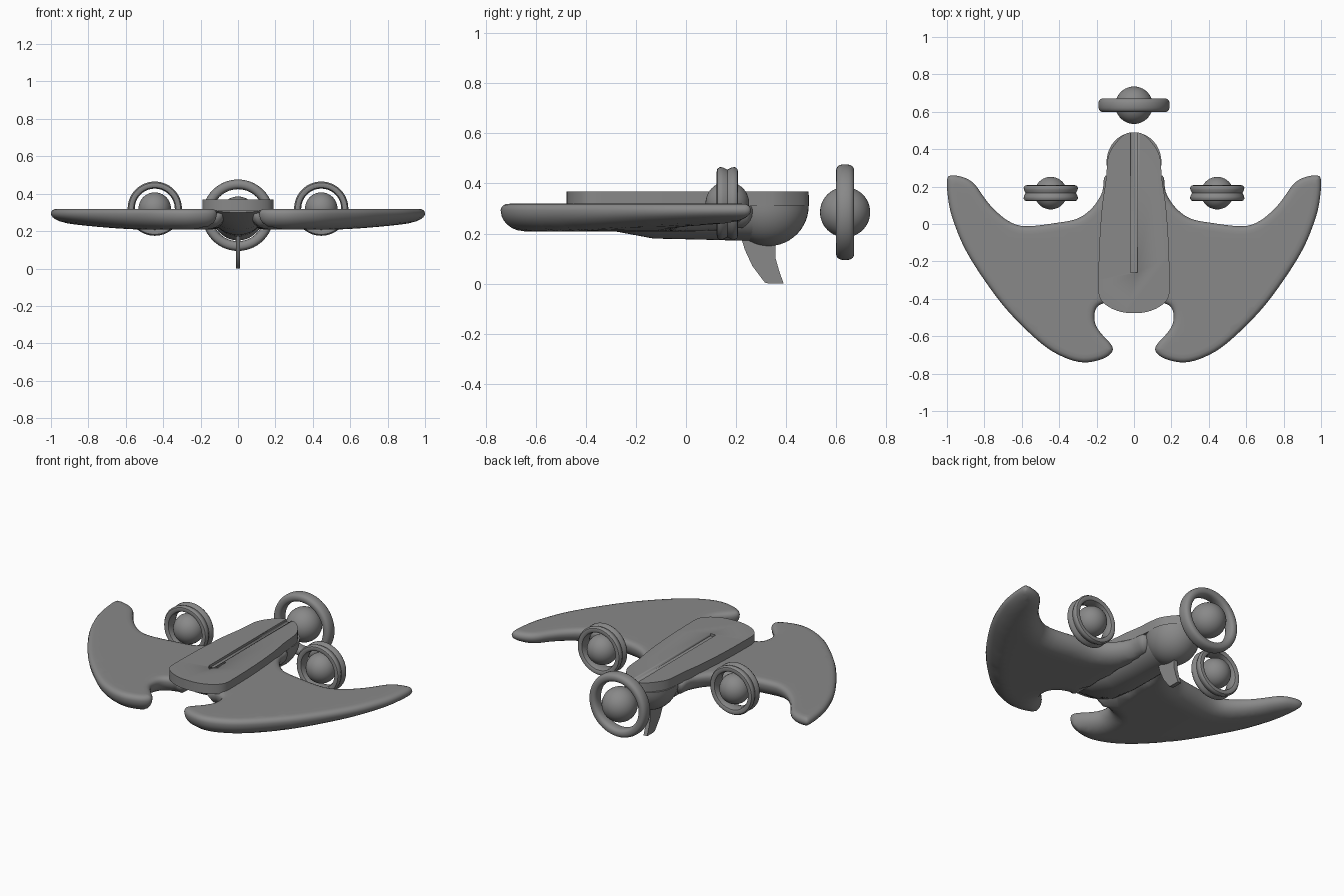
import bpy, bmesh, math
from mathutils import Vector, geometry

if "Cube" in bpy.data.objects:
    bpy.data.objects.remove(bpy.data.objects["Cube"])

grey = bpy.data.materials.new("hull grey")
grey.use_nodes = True
colour = (0.25, 0.25, 0.25, 1)
grey.diffuse_color = colour
grey.node_tree.nodes["Principled BSDF"].inputs["Base Color"].default_value = colour


def finish(name, bm, angle=40):
    bmesh.ops.recalc_face_normals(bm, faces=bm.faces)
    mesh = bpy.data.meshes.new(name)
    bm.to_mesh(mesh)
    bm.free()
    mesh.materials.append(grey)
    obj = bpy.data.objects.new(name, mesh)
    bpy.context.collection.objects.link(obj)
    bpy.ops.object.select_all(action='DESELECT')
    obj.select_set(True)
    bpy.context.view_layer.objects.active = obj
    bpy.ops.object.shade_smooth_by_angle(angle=math.radians(angle))
    return obj


def smooth_loop(points, steps):
    """Closed Catmull-Rom curve through the points."""
    out, n = [], len(points)
    for i in range(n):
        a, b, c, d = (Vector(points[(i + k) % n]) for k in (-1, 0, 1, 2))
        for s in range(steps):
            t = s / steps
            out.append(b + (c - a) * t / 2 + (a * 2 - b * 5 + c * 4 - d) * t * t / 2
                       + (b * 3 - a - c * 3 + d) * t ** 3 / 2)
    return out


def prism(name, points, offset):
    bm = bmesh.new()
    face = bm.faces.new([bm.verts.new(p) for p in points])
    new = bmesh.ops.extrude_face_region(bm, geom=[face])["geom"]
    bmesh.ops.translate(bm, vec=offset, verts=[v for v in new if isinstance(v, bmesh.types.BMVert)])
    return finish(name, bm)


def loft(name, rings, closed=False):
    bm = bmesh.new()
    rows = [[bm.verts.new(p) for p in ring] for ring in rings]
    pairs = list(zip(rows, rows[1:])) + ([(rows[-1], rows[0])] if closed else [])
    for a, b in pairs:
        for i in range(len(a)):
            j = (i + 1) % len(a)
            bm.faces.new((a[i], a[j], b[j], b[i]))
    if not closed:
        bm.faces.new(rows[0])
        bm.faces.new(rows[-1])
    return finish(name, bm)


def ball(name, centre, radius):
    bm = bmesh.new()
    bmesh.ops.create_uvsphere(bm, u_segments=40, v_segments=24, radius=1)
    bmesh.ops.scale(bm, vec=radius, verts=bm.verts)
    bmesh.ops.translate(bm, vec=centre, verts=bm.verts)
    return bm if name is None else finish(name, bm)


def ring(name, centre, profile, steps=56):
    """Revolve a (radius, depth) profile around the y direction."""
    c = Vector(centre)
    rings = []
    for k in range(steps):
        a = math.tau * k / steps
        rings.append([c + Vector((r * math.cos(a), y, r * math.sin(a))) for r, y in profile])
    return loft(name, rings, closed=True)


# Wings: flat top, lens-shaped underside, rounded rim
wing_outline = [(.05, .2), (.15, .26), (.17, .17), (.22, .09), (.3, .03), (.42, .005), (.58, -.012),
                (.67, .015), (.75, .08), (.8, .14), (.85, .21), (.9, .245), (.97, .26), (1, .235),
                (.99, .11), (.96, 0), (.9, -.14), (.8, -.3), (.67, -.47), (.5, -.635), (.38, -.71),
                (.27, -.74), (.17, -.722), (.118, -.685), (.122, -.645), (.18, -.58), (.208, -.53),
                (.21, -.475), (.19, -.437), (.14, -.415), (.07, -.38)]
edge = smooth_loop(wing_outline, 4)
count = len(edge)


def rim_distance(p):
    best = 9
    for a, b in zip(edge, edge[1:] + edge[:1]):
        q, t = geometry.intersect_point_line(p, a, b)
        q = Vector(q[:2]) if 0 <= t <= 1 else (a if t < 0 else b)
        best = min(best, (p - q).length)
    return best


def inside(p):
    hit = False
    for a, b in zip(edge, edge[1:] + edge[:1]):
        if (a.y > p.y) != (b.y > p.y) and p.x < a.x + (p.y - a.y) * (b.x - a.x) / (b.y - a.y):
            hit = not hit
    return hit


points = list(edge)
for gap in (.004, .012, .025, .045):
    for i, p in enumerate(edge):
        along = (edge[(i + 1) % count] - edge[i - 1]).normalized()
        q = p + Vector((along.y, -along.x)) * gap
        if inside(q) and rim_distance(q) > gap * .93:
            points.append(q)
for i in range(30):
    for j in range(32):
        q = Vector((.05 + i * .033, -.74 + j * .033))
        if inside(q) and rim_distance(q) > .06:
            points.append(q)
flat, _, tris, *_ = geometry.delaunay_2d_cdt(points, [], [list(range(count))], 1, 1e-5)


def bulge(d, width):
    return math.sqrt(max(0, 1 - (1 - min(d / width, 1)) ** 2))


bm = bmesh.new()
top, bottom = [], []
for p in flat:
    d = rim_distance(p)
    d = 0 if d < 1e-4 else d
    depth = .085 * (1 - .5 * (max(0, p.x - .5) / .5) ** 1.5)
    rim = bm.verts.new((p.x, p.y, .293 + .026 * bulge(d, .03)))
    top.append(rim)
    bottom.append(rim if d == 0 else bm.verts.new((p.x, p.y, .293 - depth * bulge(d, .1))))
for t in tris:
    bm.faces.new([top[i] for i in t])
    if any(top[i] is not bottom[i] for i in t):
        bm.faces.new([bottom[i] for i in reversed(t)])
wings = finish("wings", bm, 60)
wings.modifiers.new("mirror", 'MIRROR').use_mirror_merge = False

# Deck: flat slab with a long groove cut in the top
half = [(.05, .48), (.1, .43), (.135, .37), (.145, .3), (.152, .22), (.17, .1), (.185, -.1), (.19, -.3),
        (.185, -.39), (.14, -.44), (.07, -.47)]
deck_loop = [(0, .49)] + half + [(0, -.476)] + [(-x, y) for x, y in reversed(half)]
deck = prism("deck", [(p.x, p.y, .31) for p in smooth_loop(deck_loop, 3)], (0, 0, .058))
cutter = prism("groove_cutter", [(-.018, -.26, .353), (.018, -.26, .353), (.018, .52, .353),
                                 (-.018, .52, .353)], (0, 0, .05))
cutter.hide_render = True
cutter.hide_viewport = True
cut = deck.modifiers.new("groove", 'BOOLEAN')
cut.operation, cut.object, cut.solver = 'DIFFERENCE', cutter, 'EXACT'

# Belly: rounded keel rising towards the front end
stations = [(-.45, .12, .3), (-.38, .145, .255), (-.28, .14, .208), (-.13, .135, .18), (.05, .135, .176),
            (.27, .13, .17)]
loft("belly", [[(w * math.cos(a), y, .315 - (.315 - low) * math.sin(a) ** .8)
                for a in (math.pi * k / 20 for k in range(21))] for y, w, low in stations])

# Rear bowl: lower half of a ball under the deck
bm = ball(None, (0, .33, .312), (.147, .16, .162))
cut_plane = bmesh.ops.bisect_plane(bm, geom=bm.verts[:] + bm.edges[:] + bm.faces[:], plane_co=(0, 0, .312),
                                   plane_no=(0, 0, 1), clear_outer=True)
bmesh.ops.holes_fill(bm, edges=[e for e in bm.edges if e.is_boundary])
finish("rear_bowl", bm)

# Fin: thin swept blade below the bowl
fin = [(.215, .2), (.235, .135), (.265, .07), (.315, .004), (.33, 0), (.39, 0), (.372, .05), (.358, .1),
       (.355, .2)]
prism("fin", [(-.012, y, z) for y, z in fin], (.024, 0, 0))

# Pods: balls floating inside rings
angles = [math.tau * k / 20 for k in range(20)]


def soft(v):
    return math.copysign(abs(v) ** .8, v)


ball("rear_pod", (0, .635, .285), (.1, .1, .1))
ring("rear_ring", (0, .635, .285), [(.165 + .026 * soft(math.cos(a)), .036 * soft(math.sin(a))) for a in angles])
side_profile = [(.107, -.02), (.113, -.037), (.125, -.043), (.138, -.04), (.145, -.03), (.144, -.018), (.135, 0)]
side_profile += [(r, -y) for r, y in reversed(side_profile[:-1])]
for side, x in (("left", .445), ("right", -.445)):
    ball(side + "_pod", (x, .165, .32), (.087, .087, .087))
    ring(side + "_ring", (x, .165, .32), side_profile)
